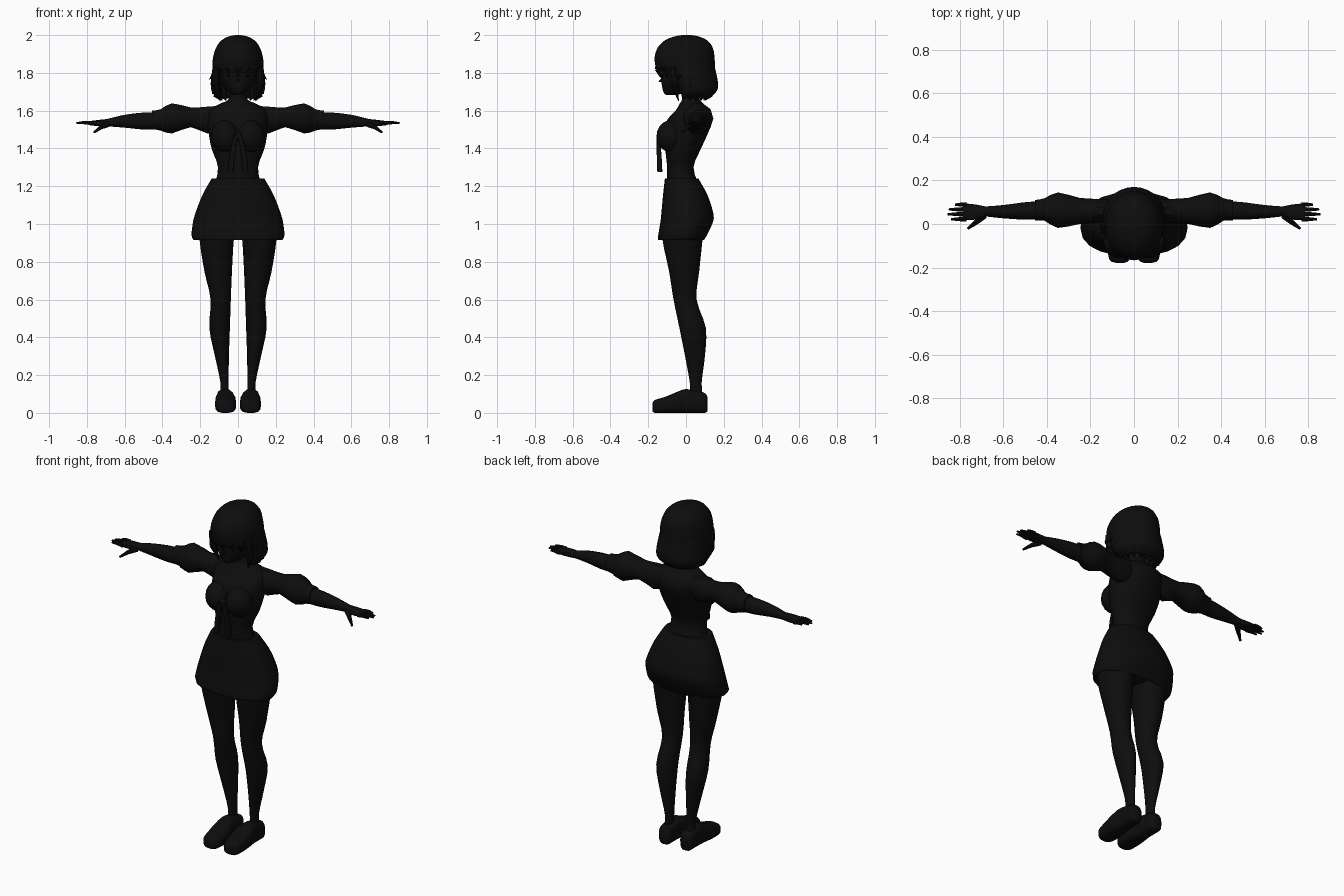
import bpy, bmesh, math
from mathutils import Vector

default_cube = bpy.data.objects.get("Cube")
if default_cube:
    bpy.data.objects.remove(default_cube, do_unlink=True)

# One near-black colour for the whole figure
black = bpy.data.materials.new("soft_black")
black.use_nodes = True
colour = (0.004, 0.004, 0.004, 1)
black.diffuse_color = colour
black.node_tree.nodes["Principled BSDF"].inputs["Base Color"].default_value = colour


def finish(name, bm, mirror=False, thickness=0, smooth=True):
    """Turn a bmesh into a named object with material, shading and modifiers."""
    bmesh.ops.recalc_face_normals(bm, faces=bm.faces)
    mesh = bpy.data.meshes.new(name)
    bm.to_mesh(mesh)
    bm.free()
    mesh.materials.append(black)
    obj = bpy.data.objects.new(name, mesh)
    bpy.context.scene.collection.objects.link(obj)
    if smooth:
        bpy.ops.object.select_all(action="DESELECT")
        bpy.context.view_layer.objects.active = obj
        obj.select_set(True)
        bpy.ops.object.shade_smooth_by_angle(angle=math.radians(40))
    if thickness:
        solid = obj.modifiers.new("thickness", "SOLIDIFY")
        solid.thickness = thickness
        solid.offset = -1
    if mirror:
        obj.modifiers.new("mirror", "MIRROR")
    return obj


def resample(rings, steps):
    """Smooth the ring list with a spline through every ring."""
    result = []
    last = len(rings) - 1
    for i in range(last):
        p, q = Vector(rings[i]), Vector(rings[i + 1])
        before = Vector(rings[i - 1]) if i else p
        after = Vector(rings[i + 2]) if i + 2 <= last else q
        for s in range(steps):
            t = s / steps
            m, n = (q - before) / 2, (after - p) / 2
            result.append(p + m * t + (3 * (q - p) - 2 * m - n) * t ** 2
                          + (2 * (p - q) + m + n) * t ** 3)
    return result + [Vector(rings[-1])]


def loft(name, axis, rings, sides=16, steps=3, power=2, caps=(True, True),
         arc=None, **options):
    """Skin oval rings (position, low a, high a, low b, high b) along an axis."""
    bm = bmesh.new()
    loops = []
    start, end = arc or (0, math.tau)
    count = sides + 1 if arc else sides
    for pos, a_low, a_high, b_low, b_high in resample(rings, steps):
        loop = []
        for k in range(count):
            angle = start + (end - start) * k / sides
            c, s = math.cos(angle), math.sin(angle)
            a = (a_low + a_high) / 2 + (a_high - a_low) / 2 * math.copysign(abs(c) ** (2 / power), c)
            b = (b_low + b_high) / 2 + (b_high - b_low) / 2 * math.copysign(abs(s) ** (2 / power), s)
            point = {"x": (pos, a, b), "y": (a, pos, b), "z": (a, b, pos)}[axis]
            loop.append(bm.verts.new(point))
        loops.append(loop)
    for low, high in zip(loops, loops[1:]):
        for k in range(sides):
            n = (k + 1) % count
            bm.faces.new((low[k], low[n], high[n], high[k]))
    for wanted, loop in zip(caps, (loops[0], loops[-1])):
        if wanted and not arc:
            bm.faces.new(loop)
    return finish(name, bm, **options)


def centred(rows):
    """Expand (z, half width, front, back) rows to full rings."""
    return [(z, -w, w, front, back) for z, w, front, back in rows]


def taper(name, points, radii, **options):
    """Chain of tapered round segments through points."""
    bm = bmesh.new()
    for p, q, r, s in zip(points, points[1:], radii, radii[1:]):
        p, q = Vector(p), Vector(q)
        made = bmesh.ops.create_cone(bm, cap_ends=True, segments=8, radius1=r,
                                     radius2=s, depth=(q - p).length)["verts"]
        turn = (q - p).to_track_quat("Z", "Y")
        bmesh.ops.rotate(bm, verts=made, cent=(0, 0, 0), matrix=turn.to_matrix())
        bmesh.ops.translate(bm, verts=made, vec=(p + q) / 2)
    return finish(name, bm, **options)


def ball(name, centre, size, **options):
    bm = bmesh.new()
    made = bmesh.ops.create_uvsphere(bm, u_segments=16, v_segments=10, radius=1)["verts"]
    bmesh.ops.scale(bm, verts=made, vec=size)
    bmesh.ops.translate(bm, verts=made, vec=centre)
    return finish(name, bm, **options)


# Legs and shoes
loft("legs", "z", [
    (0.08, .05, .095, .02, .09), (0.16, .05, .093, .02, .083),
    (0.3, .048, .122, -.005, .1), (0.45, .043, .152, -.035, .105),
    (0.6, .038, .145, -.066, .056), (0.75, .032, .178, -.09, .07),
    (0.92, .022, .204, -.125, .088), (1.02, .005, .2, -.12, .1)], mirror=True)
loft("shoes", "y", [
    (-.178, .045, .085, .01, .05), (-.165, .022, .112, 0, .068),
    (-.11, .01, .122, 0, .085), (-.05, .012, .12, 0, .11),
    (0, .025, .113, 0, .126), (.06, .028, .11, 0, .115),
    (.1, .032, .107, 0, .105), (.115, .05, .09, .01, .08)],
    power=3, mirror=True)

# Skirt and hips
loft("hips", "z", centred([
    (0.93, .06, -.06, .05), (0.98, .18, -.11, .1),
    (1.1, .17, -.11, .1), (1.22, .11, -.09, .05)]))
loft("skirt", "z", centred([
    (0.915, .235, -.147, .095), (0.94, .246, -.147, .11),
    (1.0, .24, -.137, .139), (1.05, .228, -.131, .146),
    (1.15, .19, -.122, .115), (1.24, .14, -.112, .066)]),
    sides=20, power=2.3, caps=(False, True), thickness=.008)

# Torso with neck and bust
loft("torso", "z", centred([
    (1.2, .125, -.1, .07), (1.3, .106, -.1, .04), (1.4, .14, -.11, .08),
    (1.48, .155, -.11, .116), (1.55, .16, -.1, .14), (1.6, .15, -.055, .128),
    (1.635, .1, -.035, .095), (1.665, .045, -.02, .07), (1.75, .04, -.03, .06)]),
    sides=20)
ball("bust", (.067, -.08, 1.465), (.075, .076, .085), mirror=True)

# Ribbon on the chest
ball("ribbon_knot", (0, -.14, 1.47), (.018, .015, .018))
loft("ribbon_tails", "z", [
    (1.275, .025, .055, -.152, -.125), (1.37, .015, .045, -.155, -.13),
    (1.47, 0, .02, -.157, -.14)], sides=8, power=4, mirror=True)

# Puffed sleeves, forearms and hands
loft("puffed_sleeves", "x", [
    (.08, .01, .11, 1.5, 1.63), (.16, .005, .115, 1.475, 1.625),
    (.25, 0, .12, 1.51, 1.62), (.35, -.018, .145, 1.475, 1.643),
    (.41, .015, .118, 1.492, 1.61), (.455, .015, .11, 1.5, 1.603)],
    sides=10, steps=2, mirror=True)
loft("forearms", "x", [
    (.42, .02, .105, 1.5, 1.59), (.5, .02, .1, 1.5, 1.59),
    (.6, .026, .087, 1.51, 1.578), (.69, .036, .08, 1.517, 1.557)],
    sides=12, mirror=True)
loft("palms", "x", [
    (.68, .036, .08, 1.517, 1.557), (.73, .02, .09, 1.517, 1.552),
    (.785, .018, .095, 1.523, 1.545)], sides=12, power=2.6, mirror=True)
fingers = {"index": (.022, .84), "middle": (.045, .856),
           "ring": (.067, .85), "little": (.089, .822)}
for finger, (y, tip) in fingers.items():
    taper(finger + "_fingers", [(.77, y, 1.534), ((tip + .77) / 2, y, 1.537), (tip, y, 1.534)],
          [.011, .009, .005], mirror=True)
taper("thumbs", [(.69, .04, 1.53), (.725, .008, 1.513), (.762, -.02, 1.485)],
      [.018, .012, .006], mirror=True)

# Face
loft("face", "z", centred([
    (1.683, .018, -.105, -.06), (1.7, .05, -.12, .02), (1.75, .09, -.13, .08),
    (1.83, .112, -.132, .11), (1.93, .1, -.11, .1)]))
taper("nose", [(0, -.12, 1.765), (0, -.145, 1.752)], [.012, .002])

# Hair: crown, bob around the back, and pointed locks
loft("hair_crown", "z", centred([
    (1.8, .135, -.152, .155), (1.87, .134, -.167, .152), (1.93, .118, -.152, .143),
    (1.97, .09, -.115, .115), (1.992, .052, -.065, .07), (2.0, .015, -.02, .03)]),
    sides=20)
loft("hair_bob", "z", centred([
    (1.665, .112, -.06, .125), (1.7, .138, -.08, .16), (1.73, .143, -.1, .17),
    (1.78, .141, -.13, .164), (1.86, .13, -.14, .145)]),
    sides=20, arc=(math.radians(-35), math.radians(215)), thickness=.015)
for i in range(9):
    angle = math.pi * i / 8
    x, y = math.cos(angle), math.sin(angle)
    taper(f"back_lock_{i}", [(.12 * x, .02 + .12 * y, 1.75), (.115 * x, .02 + .105 * y, 1.69),
                             (.09 * x, .02 + .08 * y, 1.655)], [.026, .022, .003])
for i, x in enumerate((-.09, -.05, 0, .05, .09)):
    depth = -.15 + 4.5 * x * x
    taper(f"fringe_lock_{i}", [(x * .8, depth + .01, 1.88), (x, depth + .005, 1.82),
                               (x * 1.05, depth + .015, 1.775)], [.015, .02, .002])
taper("side_locks", [(.115, -.07, 1.83), (.12, -.06, 1.74), (.095, -.04, 1.652)],
      [.022, .02, .002], mirror=True)
taper("stray_tips", [(.13, -.03, 1.79), (.152, -.04, 1.765)], [.012, .001], mirror=True)
